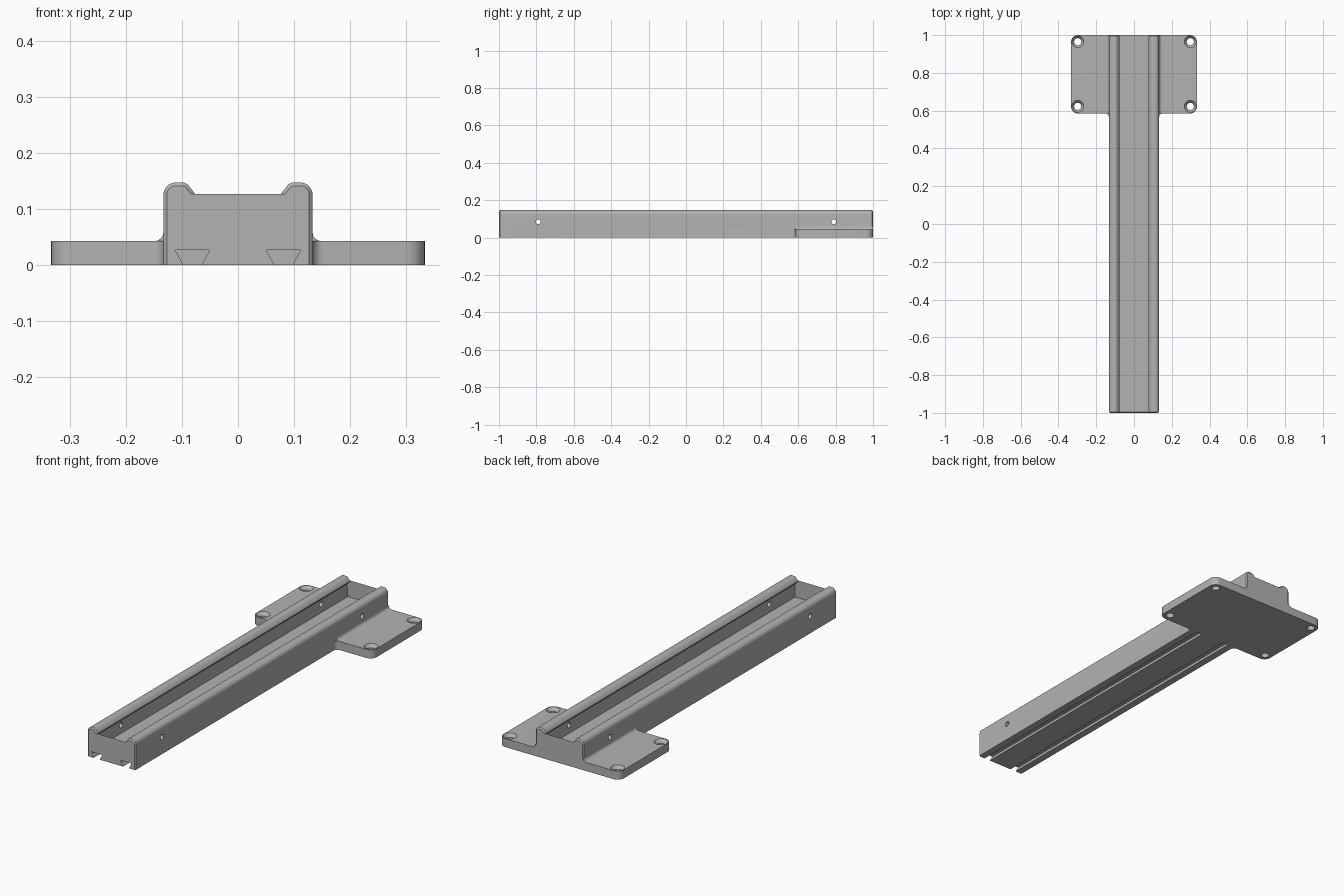
import bpy, bmesh, math
from mathutils import Matrix, Vector

if "Cube" in bpy.data.objects:
    bpy.data.objects.remove(bpy.data.objects["Cube"], do_unlink=True)

grey = bpy.data.materials.new("plain grey")
grey.use_nodes = True
COLOUR = (0.45, 0.45, 0.45, 1)
grey.diffuse_color = COLOUR
grey.node_tree.nodes["Principled BSDF"].inputs["Base Color"].default_value = COLOUR

FLOOR, OUTER, INNER, PLATE_Y = 0.043, 0.133, 0.093, 0.585


def arc(cx, cy, r, start, end, n=8):
    """Points on a circular arc, angles in degrees."""
    angles = [math.radians(start + (end - start) * i / n) for i in range(n + 1)]
    return [(cx + r * math.cos(a), cy + r * math.sin(a)) for a in angles]


def mirrored(half):
    return half + [(-x, y) for x, y in reversed(half)]


def finish(bm, name):
    bmesh.ops.recalc_face_normals(bm, faces=bm.faces)
    mesh = bpy.data.meshes.new(name)
    bm.to_mesh(mesh)
    bm.free()
    mesh.materials.append(grey)
    ob = bpy.data.objects.new(name, mesh)
    bpy.context.collection.objects.link(ob)
    return ob


def prism(points, low, high, along_y=True):
    """Extrude an outline along y (outline in xz) or along z (outline in xy)."""
    bm = bmesh.new()
    place = (lambda a, b: (a, low, b)) if along_y else (lambda a, b: (a, b, low))
    face = bm.faces.new([bm.verts.new(place(*p)) for p in points])
    out = bmesh.ops.extrude_face_region(bm, geom=[face])
    move = Vector((0, high - low, 0) if along_y else (0, 0, high - low))
    bmesh.ops.translate(bm, vec=move, verts=[v for v in out["geom"] if isinstance(v, bmesh.types.BMVert)])
    return bm


def cone(name, r1, r2, depth, matrix):
    bm = bmesh.new()
    bmesh.ops.create_cone(bm, cap_ends=True, segments=32, radius1=r1, radius2=r2,
                          depth=depth, matrix=matrix)
    return finish(bm, name)


def combine(target, tool, operation):
    """Apply a boolean and discard the tool."""
    mod = target.modifiers.new("boolean", 'BOOLEAN')
    mod.operation, mod.solver, mod.object = operation, 'EXACT', tool
    bpy.context.view_layer.objects.active = target
    bpy.ops.object.modifier_apply(modifier=mod.name)
    bpy.data.objects.remove(tool, do_unlink=True)


# Channel rail with inward snap lips
half = [(OUTER, 0)] + arc(OUTER - 0.022, 0.125, 0.022, 0, 90)
half += [(0.1, 0.147), (0.095, 0.1465), (0.09, 0.144), (0.079, 0.13), (0.077, 0.126),
         (0.078, 0.123), (INNER, 0.108), (INNER, FLOOR)]
bm = prism(mirrored(half), -1, 1)


def is_end_edge(e):
    a, b = (v.co for v in e.verts)
    if abs(a.y - b.y) > 0.01 or max(a.z, b.z) < 0.01:
        return False
    return a.y < 0 or max(a.z, b.z) > 0.05


bmesh.ops.bevel(bm, geom=[e for e in bm.edges if is_end_edge(e)], offset=0.006,
                segments=1, affect='EDGES', clamp_overlap=False)
rail = finish(bm, "mounting_rail")

# Mounting plate with rounded corners and fillets where it meets the rail
R, F, W = 0.035, 0.02, 0.333
outline = arc(OUTER + F, PLATE_Y - F, F, 180, 90)
outline += arc(W - R, PLATE_Y + R, R, -90, 0) + arc(W - R, 1 - R, R, 0, 90)
plate = finish(prism(mirrored(outline), 0, FLOOR - 0.0003, along_y=False), "mounting_plate")
combine(rail, plate, 'UNION')

# Fillets between the walls and the plate
for side in (1, -1):
    curve = arc(OUTER + 0.016, FLOOR + 0.0157, 0.016, 180, 270)
    curve += [(OUTER + 0.016, FLOOR - 0.01), (OUTER - 0.01, FLOOR - 0.01),
              (OUTER - 0.01, FLOOR + 0.0157)]
    fillet = finish(prism([(side * x, z) for x, z in curve], PLATE_Y, 1), "wall_fillet")
    combine(rail, fillet, 'UNION')

# Dovetail grooves under the rail, ending at the plate
for side in (1, -1):
    dovetail = [(0.05, 0.027), (0.112, 0.027), (0.09, -0.0135), (0.072, -0.0135)]
    groove = finish(prism([(side * x, z) for x, z in dovetail], -1.1, PLATE_Y), "groove_cutter")
    combine(rail, groove, 'DIFFERENCE')

# Cross holes through both walls
for y in (-0.79, 0.79):
    turn = Matrix.Translation((0, y, 0.085)) @ Matrix.Rotation(math.pi / 2, 4, 'Y')
    combine(rail, cone("cross_hole_cutter", 0.013, 0.013, 0.4, turn), 'DIFFERENCE')

# Countersunk screw holes in the plate
for x in (-0.298, 0.298):
    for y in (0.623, 0.965):
        hole = cone("screw_hole_cutter", 0.019, 0.019, 0.2, Matrix.Translation((x, y, 0)))
        combine(rail, hole, 'DIFFERENCE')
        sink = cone("countersink_cutter", 0.017, 0.033, 0.02,
                    Matrix.Translation((x, y, FLOOR - 0.009)))
        combine(rail, sink, 'DIFFERENCE')

bpy.ops.object.select_all(action='DESELECT')
rail.select_set(True)
bpy.context.view_layer.objects.active = rail
bpy.ops.object.shade_smooth_by_angle(angle=math.radians(30))
